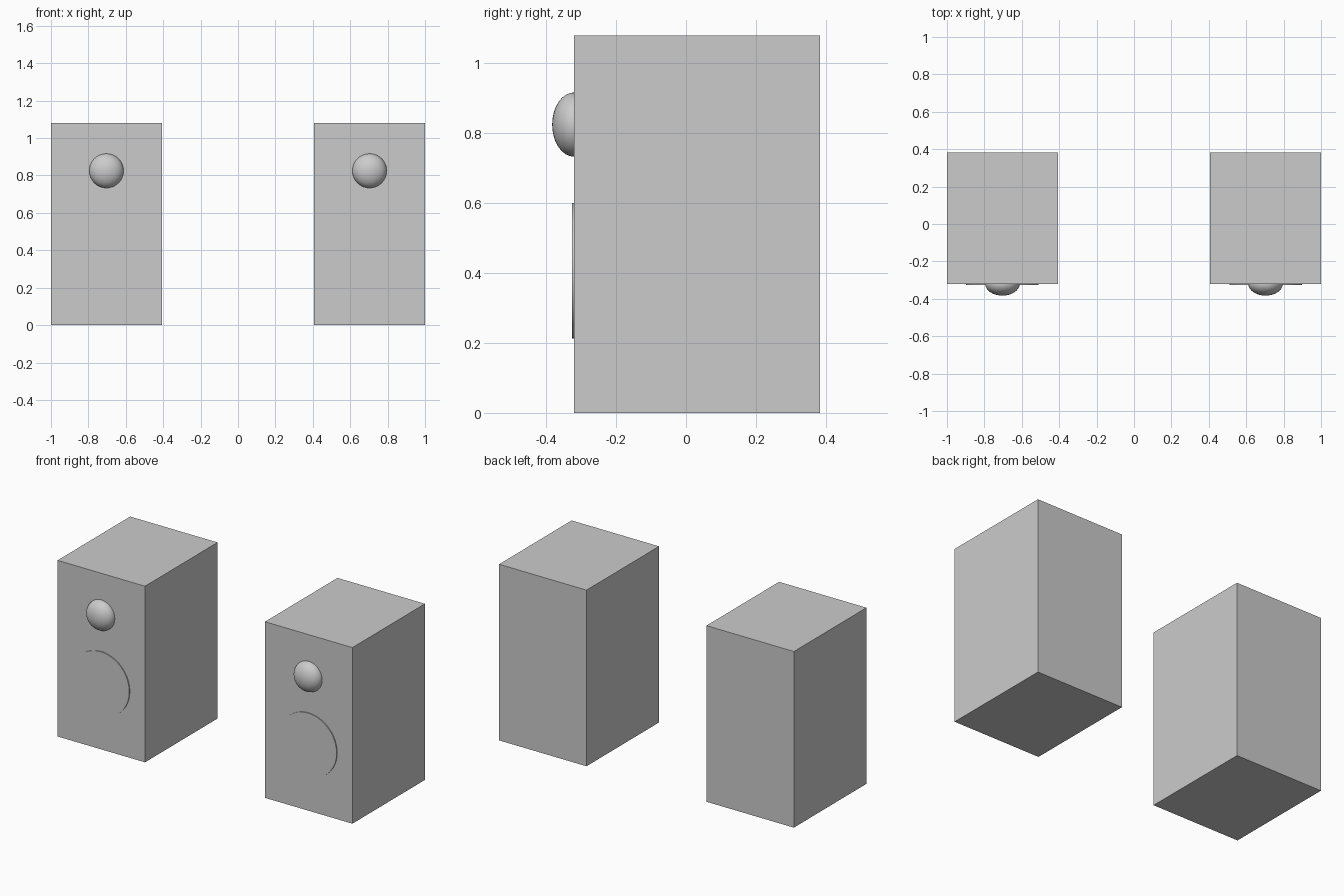
import bpy
import math

cube = bpy.data.objects.get("Cube")
if cube:
    bpy.data.objects.remove(cube, do_unlink=True)

grey = bpy.data.materials.new("light_grey")
grey.use_nodes = True
colour = (0.6, 0.6, 0.6, 1)
grey.diffuse_color = colour
grey.node_tree.nodes["Principled BSDF"].inputs["Base Color"].default_value = colour

WIDTH, HEIGHT = 0.593, 1.08
FRONT, BACK = -0.32, 0.383


def finish(name, smooth=False):
    obj = bpy.context.object
    obj.name = name
    obj.data.materials.append(grey)
    bpy.ops.object.transform_apply(location=False, rotation=True, scale=True)
    if smooth:
        bpy.ops.object.shade_smooth_by_angle(angle=math.radians(30))


def speaker(side, x):
    # Cabinet
    bpy.ops.mesh.primitive_cube_add(size=1, location=(x, (FRONT + BACK) / 2, HEIGHT / 2))
    bpy.context.object.scale = (WIDTH, BACK - FRONT, HEIGHT)
    finish(side + "_cabinet")

    # Domed tweeter, flattened front to back
    bpy.ops.mesh.primitive_uv_sphere_add(segments=32, ring_count=16, radius=0.092,
                                         location=(x, FRONT, 0.825))
    bpy.context.object.scale.y = 0.685
    finish(side + "_tweeter", smooth=True)

    # Thin round woofer plate
    bpy.ops.mesh.primitive_cylinder_add(vertices=64, radius=0.194, depth=0.012,
                                        location=(x, FRONT, 0.407),
                                        rotation=(math.pi / 2, 0, 0))
    finish(side + "_woofer", smooth=True)


for side, sign in (("left", 1), ("right", -1)):
    speaker(side, sign * (1 - WIDTH / 2))
